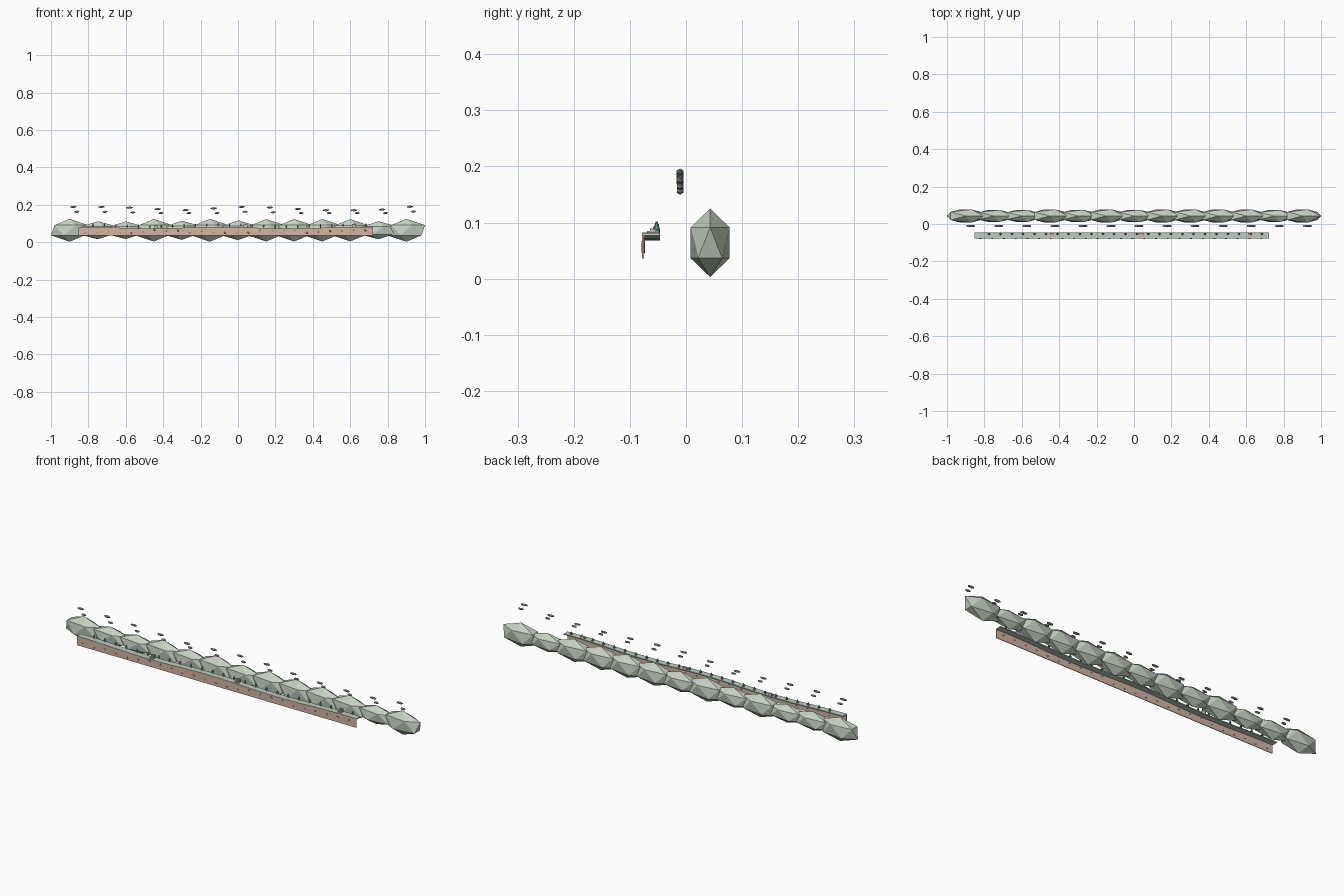
import bpy, bmesh, math, random
from mathutils import Matrix, Vector

if "Cube" in bpy.data.objects:
    bpy.data.objects.remove(bpy.data.objects["Cube"])

random.seed(4)


def material(name, rgb):
    m = bpy.data.materials.new(name)
    m.diffuse_color = (*rgb, 1)
    m.use_nodes = True
    m.node_tree.nodes["Principled BSDF"].inputs["Base Color"].default_value = m.diffuse_color
    return m


SAGE = material("sage_green", (0.56, 0.64, 0.54))
CLAY = material("clay", (0.67, 0.46, 0.36))
TURF = material("pale_turf", (0.50, 0.62, 0.53))
LEAF = material("dark_leaf", (0.14, 0.28, 0.22))
ROCK = material("grey_rock", (0.37, 0.38, 0.36))
STONE = material("brown_stone", (0.46, 0.33, 0.27))
STEP = material("pale_step", (0.62, 0.48, 0.40))


def finish(name, bm, mat):
    bmesh.ops.recalc_face_normals(bm, faces=bm.faces)
    me = bpy.data.meshes.new(name)
    bm.to_mesh(me)
    bm.free()
    me.materials.append(mat)
    ob = bpy.data.objects.new(name, me)
    bpy.context.collection.objects.link(ob)
    return ob


def ico(bm, loc, scale):
    m = Matrix.Translation(loc) @ Matrix.Diagonal((*scale, 1))
    bmesh.ops.create_icosphere(bm, subdivisions=1, radius=1, matrix=m)


def box(bm, loc, size):
    m = Matrix.Translation(loc) @ Matrix.Diagonal((*size, 1))
    bmesh.ops.create_cube(bm, size=1, matrix=m)


def cone(bm, loc, r1, r2, depth, sides=5):
    bmesh.ops.create_cone(bm, cap_ends=True, segments=sides, radius1=r1,
                          radius2=r2, depth=depth, matrix=Matrix.Translation(loc))


def ledge_top(x):
    return 0.078 + 0.0045 * math.cos(x * 8.5 + 0.8)


def strip(bm, y0, y1, low, high, x0=-0.853, x1=0.722, n=24):
    """Long bar whose lower and upper edges follow height functions."""
    prev = None
    for i in range(n + 1):
        x = x0 + (x1 - x0) * i / n
        ring = [bm.verts.new(Vector(p)) for p in (
            (x, y0, low(x)), (x, y1, low(x)), (x, y1, high(x)), (x, y0, high(x)))]
        if prev:
            for k in range(4):
                j = (k + 1) % 4
                bm.faces.new((prev[k], prev[j], ring[j], ring[k]))
        else:
            bm.faces.new(ring)
        prev = ring
    bm.faces.new(prev)


# Ridge of overlapping faceted hills
heights = [.061, .048, .047, .060, .051, .061, .053, .060, .060, .060, .059, .048, .061]
bm = bmesh.new()
for i, h in enumerate(heights):
    ico(bm, (-0.9 + 0.15 * i, 0.043, 0.064), (0.112, 0.041 * (h / 0.061) ** 0.4, h))
finish("hill_ridge", bm, SAGE)

# Cliff face hanging below the front of the terrace
bm = bmesh.new()
strip(bm, -0.078, -0.0745, lambda x: 0.036, lambda x: ledge_top(x) - 0.001)
finish("cliff_face", bm, CLAY)

# Gently rolling terrace ledge
bm = bmesh.new()
strip(bm, -0.0775, -0.046, lambda x: ledge_top(x) - 0.005, ledge_top)
finish("terrace_ledge", bm, TURF)

# Stones bedded in the cliff, showing on both sides
bm = bmesh.new()
for i in range(25):
    ico(bm, (-0.82 + 0.0625 * i, -0.0762, random.uniform(0.047, 0.066)),
        (0.009, 0.004, 0.005))
finish("cliff_stones", bm, STONE)

# Row of small trees along the rear of the ledge
trunks, crowns = bmesh.new(), bmesh.new()
for i in range(25):
    x = -0.775 + 0.0608 * i
    z = ledge_top(x)
    cone(trunks, (x, -0.0525, z + 0.003), 0.002, 0.0016, 0.008)
    cone(crowns, (x, -0.0525, z + 0.0125), 0.0062, 0.0015, 0.0135, 6)
finish("tree_trunks", trunks, STONE)
finish("tree_crowns", crowns, LEAF)

# Three short flights of steps rising to the back
bm = bmesh.new()
for x in (-0.44, 0.04, 0.62):
    z = ledge_top(x) - 0.001
    for k in range(4):
        h = 0.004 * (k + 1)
        box(bm, (x, -0.067 + 0.0055 * k, z + h / 2), (0.020, 0.0055, h))
finish("steps", bm, STEP)

# Paired flat rocks floating over the ridge
levels = [.189, .189, .185, .177, .172, .181, .189, .186, .178, .171, .171, .175, .190]
bm = bmesh.new()
for i, z in enumerate(levels):
    x = -0.88 + 0.15 * i
    ico(bm, (x, -0.0105, z), (0.020, 0.0075, 0.0062))
    ico(bm, (x + 0.018, -0.0105, max(z - 0.026, 0.156)), (0.015, 0.0070, 0.0062))
finish("floating_rocks", bm, ROCK)
